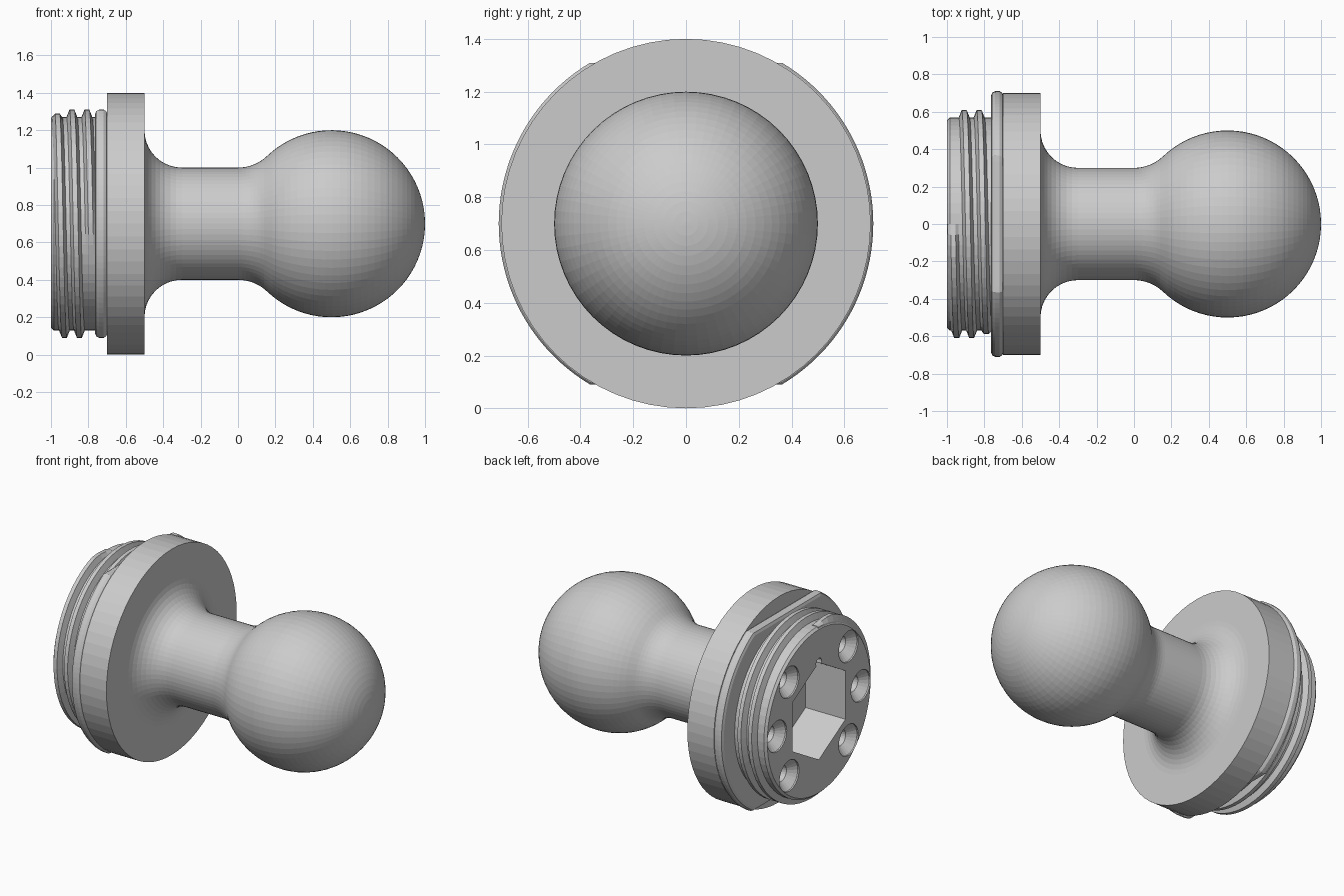
import bpy, bmesh
from math import sin, cos, pi, atan2, radians

if "Cube" in bpy.data.objects:
    bpy.data.objects.remove(bpy.data.objects["Cube"])

AXIS_Z = 0.7
SEG = 64


def loft(name, rings, loop=False):
    """Skin closed rings of points; cap the ends, or join last to first."""
    bm = bmesh.new()
    vs = [[bm.verts.new((x, y, z + AXIS_Z)) for x, y, z in r] for r in rings]
    n = len(rings[0])
    pairs = list(zip(vs, vs[1:])) + ([(vs[-1], vs[0])] if loop else [])
    for a, b in pairs:
        for i in range(n):
            j = (i + 1) % n
            bm.faces.new((a[i], a[j], b[j], b[i]))
    if not loop:
        bm.faces.new(vs[0])
        bm.faces.new(vs[-1])
    bmesh.ops.recalc_face_normals(bm, faces=bm.faces)
    me = bpy.data.meshes.new(name)
    bm.to_mesh(me)
    bm.free()
    ob = bpy.data.objects.new(name, me)
    bpy.context.collection.objects.link(ob)
    return ob


def circle(x, r, n=SEG, cy=0, cz=0):
    return [(x, cy + r * sin(2 * pi * i / n), cz + r * cos(2 * pi * i / n)) for i in range(n)]


def arc(cx, cr, r, a0, a1, n):
    return [(cx + r * cos(a0 + (a1 - a0) * i / n), cr + r * sin(a0 + (a1 - a0) * i / n))
            for i in range(n + 1)]


# Turned body: core, flange, neck with fillets, ball
tangent = atan2(0.525, -0.5)
profile = [(-1, 0.555), (-0.985, 0.57), (-0.7, 0.57), (-0.7, 0.7), (-0.5, 0.7)]
profile += arc(-0.3, 0.5, 0.2, pi, 1.5 * pi, 10)
profile += arc(0, 0.525, 0.225, -pi / 2, tangent - pi, 8)
profile += arc(0.5, 0, 0.5, tangent, 0.015, 30)[1:]
body = loft("ball_stud_body", [circle(x, r) for x, r in profile])

# Cutters: hex socket, key notch and six countersunk screw holes
cutters = [loft("hex_cutter", [circle(-1.1, 0.33, 6), circle(-0.7, 0.33, 6)]),
           loft("notch_cutter", [circle(-1.1, 0.03, 16, 0, 0.33), circle(-0.8, 0.03, 16, 0, 0.33)])]
for deg in (0, 45, 135, 180, 225, 315):
    cy, cz = 0.45 * cos(radians(deg)), 0.45 * sin(radians(deg))
    steps = [(-1.02, 0.105), (-0.99, 0.105), (-0.94, 0.055), (-0.75, 0.055)]
    cutters.append(loft("screw_cutter", [circle(x, r, 24, cy, cz) for x, r in steps]))

bpy.context.view_layer.objects.active = body
for c in cutters:
    c.hide_render = True
    m = body.modifiers.new("cut", 'BOOLEAN')
    m.operation, m.solver, m.object = 'DIFFERENCE', 'EXACT', c
    bpy.ops.object.modifier_apply(modifier=m.name)
    bpy.data.objects.remove(c)

# Rounded stop plate with flats above and below
def plate_ring(x, inset):
    flat = 0.61 - inset
    return [(px, y, max(-flat, min(flat, z))) for px, y, z in circle(x, 0.71 - inset, 128)]

plate = [(-0.765, 0.15), (-0.765, 0.025), (-0.758, 0.008), (-0.742, 0),
         (-0.718, 0), (-0.705, 0.008), (-0.697, 0.025), (-0.697, 0.15)]
loft("stop_plate", [plate_ring(x, d) for x, d in plate], loop=True)

# Helical thread, fading out at its ends
turns, per_turn = 2.3, 64
count = int(turns * per_turn)
rings = []
for i in range(count + 1):
    t = 2 * pi * i / per_turn
    cx = -0.968 + 0.08 * i / per_turn
    fade = min(1, (i + 0.3) / 3, (count - i + 0.3) / 8)
    top = 0.57 + 0.04 * fade
    section = [(-0.031, 0.56), (-0.029, 0.57), (-0.013, top), (0.013, top), (0.029, 0.57), (0.031, 0.56)]
    rings.append([(cx + dx, -r * sin(t), r * cos(t)) for dx, r in section])
loft("screw_thread", rings)
